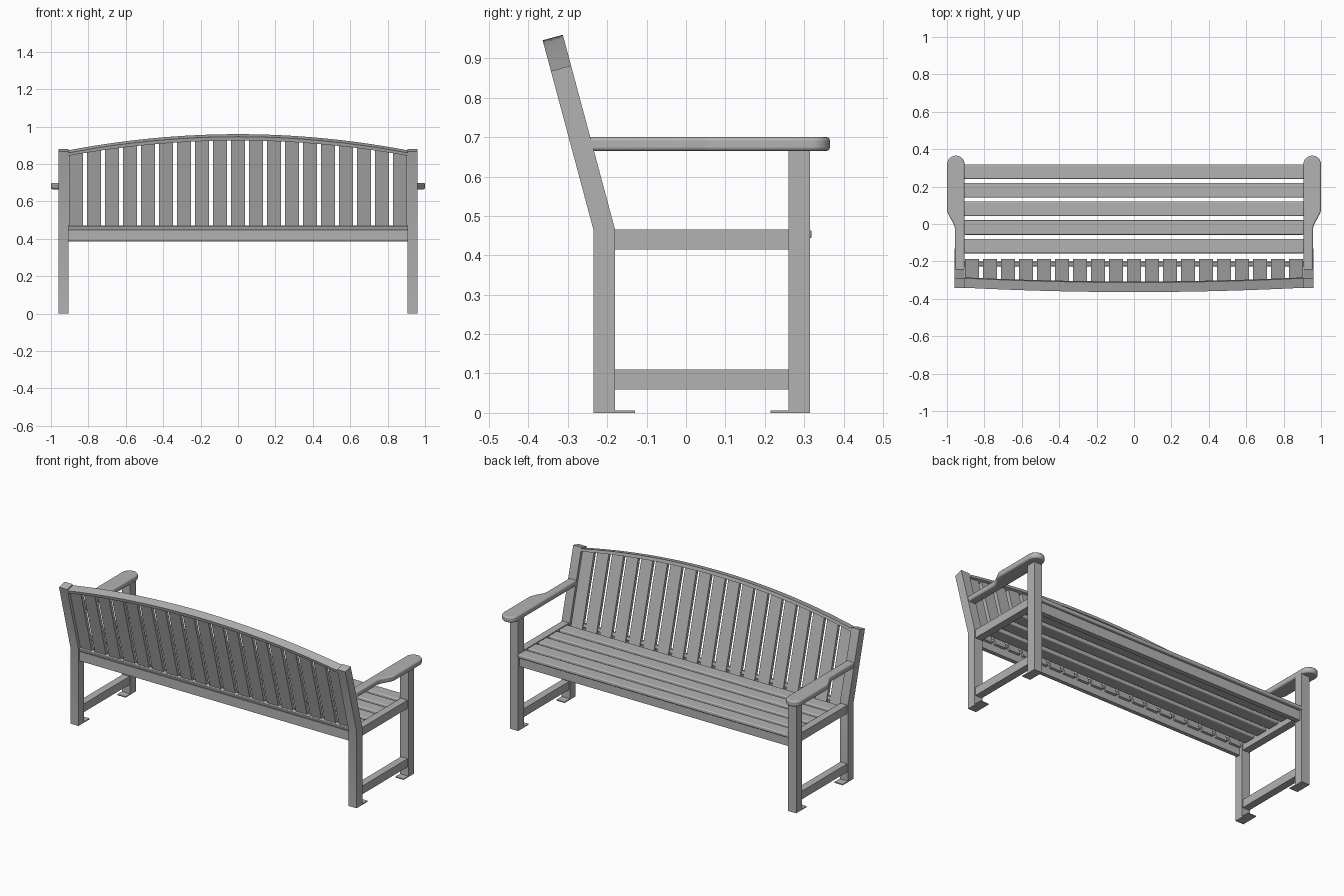
import bpy, bmesh, math
from mathutils import Vector

cube = bpy.data.objects.get("Cube")
if cube:
    bpy.data.objects.remove(cube, do_unlink=True)

GREY = (0.45, 0.45, 0.45, 1)
mat = bpy.data.materials.new("weathered grey")
mat.use_nodes = True
mat.diffuse_color = GREY
mat.node_tree.nodes["Principled BSDF"].inputs["Base Color"].default_value = GREY

# Frame of the leaning backrest: up runs along it, out is its thickness
TILT = math.radians(15)
PIVOT = Vector((0, -0.235, 0.465))
UP = Vector((0, -math.sin(TILT), math.cos(TILT)))
OUT = Vector((0, math.cos(TILT), math.sin(TILT)))
THICK = 0.053


def leaning(x, u, n):
    return PIVOT + Vector((x, 0, 0)) + UP * u + OUT * n


def prism(name, profile, place, lo, hi, bevel=0, segments=3):
    """Extrude a 2D profile from lo to hi; place maps (a, b, depth) to 3D."""
    bm = bmesh.new()
    low = [bm.verts.new(place(a, b, lo)) for a, b in profile]
    high = [bm.verts.new(place(a, b, hi)) for a, b in profile]
    bm.faces.new(low)
    bm.faces.new(high)
    for i in range(len(low)):
        j = (i + 1) % len(low)
        bm.faces.new((low[i], low[j], high[j], high[i]))
    bmesh.ops.recalc_face_normals(bm, faces=bm.faces)
    mesh = bpy.data.meshes.new(name)
    bm.to_mesh(mesh)
    bm.free()
    obj = bpy.data.objects.new(name, mesh)
    bpy.context.collection.objects.link(obj)
    mesh.materials.append(mat)
    if bevel:
        mod = obj.modifiers.new("rounded edges", 'BEVEL')
        mod.width, mod.segments = bevel, segments
        mod.limit_method, mod.angle_limit = 'ANGLE', math.radians(50)
    bpy.ops.object.select_all(action='DESELECT')
    bpy.context.view_layer.objects.active = obj
    obj.select_set(True)
    bpy.ops.object.shade_smooth_by_angle(angle=math.radians(30))
    return obj


def rect(a0, a1, b0, b1):
    return [(a0, b0), (a1, b0), (a1, b1), (a0, b1)]


def box(name, x, y, z, bevel=0):
    return prism(name, rect(*x, *y), lambda a, b, d: Vector((a, b, d)), *z, bevel)


def span(a, b, side):
    return sorted((a * side, b * side))


# End frames: legs, side rails, foot plates and armrests
for side, word in ((1, "left"), (-1, "right")):
    leg_x = span(0.905, 0.96, side)
    rail_x = span(0.91, 0.955, side)
    box(f"{word}_front_leg", leg_x, (0.26, 0.315), (0, 0.67))

    top_back, top_front = leaning(0, 0.417, 0), leaning(0, 0.417, THICK)
    post = [(-0.235, 0), (-0.18, 0), (-0.18, 0.465),
            (top_front.y, top_front.z), (top_back.y, top_back.z), (-0.235, 0.465)]
    prism(f"{word}_back_post", post, lambda a, b, d: Vector((d, a, b)), *leg_x)

    box(f"{word}_seat_rail", rail_x, (-0.19, 0.27), (0.415, 0.465))
    box(f"{word}_stretcher", rail_x, (-0.19, 0.27), (0.06, 0.11))
    box(f"{word}_front_foot_plate", leg_x, (0.215, 0.315), (0, 0.006))
    box(f"{word}_back_foot_plate", leg_x, (-0.235, -0.13), (0, 0.006))

    # Armrest outline: narrow at the back, flaring to a round front
    nose = [(0.9525 + 0.0475 * math.cos(t), 0.318 + 0.0475 * math.sin(t))
            for t in (math.pi * i / 16 for i in range(17))]
    flare = []
    for i in range(9):
        s = i / 8
        flare.append((0.957 + 0.043 * s * s * (3 - 2 * s), -0.03 + 0.11 * s))
    outline = [(0.905, -0.262), (0.957, -0.262)] + flare + nose
    prism(f"{word}_armrest", [(a * side, b) for a, b in outline],
          lambda a, b, d: Vector((a, b, d)), 0.665, 0.70, 0.009)

# Seat slats, with rounded edges
for i in range(5):
    y = 0.281 - 0.0995 * i
    box(f"seat_slat_{i + 1}", (-0.908, 0.908), (y - 0.04, y + 0.038),
        (0.443, 0.465), 0.006)

# Long rails under the seat
box("front_apron", (-0.91, 0.91), (0.27, 0.3), (0.385, 0.445))
box("back_apron", (-0.91, 0.91), (-0.224, -0.2), (0.39, 0.447))
prism("back_lower_rail", rect(-0.91, 0.91, -0.022, 0.0),
      leaning, 0.008, 0.032, 0.004)

# Arched top rail
def arch(x, end, middle):
    return end + (middle - end) * (1 - (x / 0.91) ** 2)


xs = [-0.91 + 1.82 * i / 32 for i in range(33)]
rail = [(x, arch(x, 0.408, 0.498)) for x in xs]
rail += [(x, arch(x, 0.392, 0.477)) for x in reversed(xs)]
prism("arched_top_rail", rail, leaning, 0, THICK)

# Upright back slats, cut to follow the arch
for i in range(19):
    c = (i - 9) * 0.0963
    a, b = c - 0.0375, c + 0.0375
    slat = [(a, -0.04), (b, -0.04), (b, arch(b, 0.397, 0.482)), (a, arch(a, 0.397, 0.482))]
    prism(f"back_slat_{i + 1}", slat, leaning, 0.018, 0.038)
